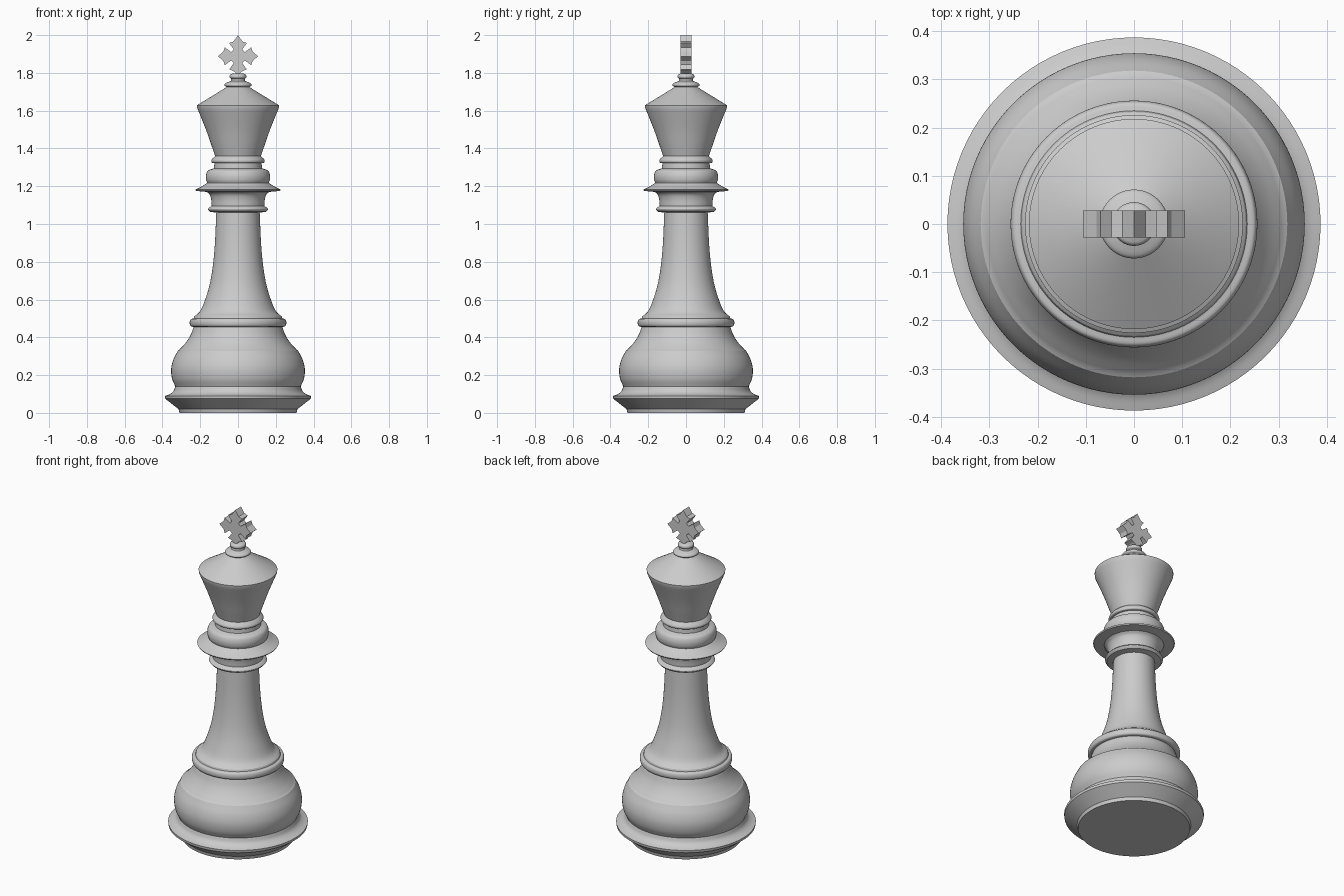
import bpy
import bmesh
import math
from mathutils import Vector

SEGMENTS = 96

default_cube = bpy.data.objects.get("Cube")
if default_cube:
    bpy.data.objects.remove(default_cube, do_unlink=True)


def finish(name, bm, angle=30):
    """Turn a bmesh into a named, smooth-shaded object."""
    bmesh.ops.recalc_face_normals(bm, faces=bm.faces)
    mesh = bpy.data.meshes.new(name)
    bm.to_mesh(mesh)
    bm.free()
    obj = bpy.data.objects.new(name, mesh)
    bpy.context.collection.objects.link(obj)
    bpy.ops.object.select_all(action="DESELECT")
    obj.select_set(True)
    bpy.context.view_layer.objects.active = obj
    bpy.ops.object.shade_smooth_by_angle(angle=math.radians(angle))
    return obj


def curve_through(points, steps=6):
    """Smooth curve passing through every profile point."""
    pts = [Vector(p) for p in points]
    padded = [2 * pts[0] - pts[1]] + pts + [2 * pts[-1] - pts[-2]]
    result = []
    for a, b, c, d in zip(padded, padded[1:], padded[2:], padded[3:]):
        for i in range(steps):
            t = i / steps
            result.append(0.5 * (2 * b + (c - a) * t
                                 + (2 * a - 5 * b + 4 * c - d) * t ** 2
                                 + (3 * b - a - 3 * c + d) * t ** 3))
    return result + [pts[-1]]


def lathe(name, *runs):
    """Spin joined runs of (radius, height); runs meet at crisp edges."""
    profile = []
    for run in runs:
        pts = curve_through(run) if len(run) > 2 else [Vector(p) for p in run]
        profile += pts if not profile else pts[1:]
    bm = bmesh.new()
    verts = [bm.verts.new((p.x, 0, p.y)) for p in profile]
    edges = [bm.edges.new(pair) for pair in zip(verts, verts[1:])]
    bmesh.ops.spin(bm, geom=verts + edges, cent=(0, 0, 0), axis=(0, 0, 1),
                   angle=math.tau, steps=SEGMENTS)
    bmesh.ops.remove_doubles(bm, verts=bm.verts, dist=0.0001)
    return finish(name, bm)


# Foot with its undercut and wide rim
lathe("foot",
      [(0, 0), (0.31, 0)],
      [(0.31, 0), (0.315, 0.02)],
      [(0.315, 0.02), (0.385, 0.075)],
      [(0.385, 0.075), (0.387, 0.09)],
      [(0.387, 0.09), (0.36, 0.1), (0.342, 0.115), (0.332, 0.14)])

# Rounded belly and the shoulder set on top of it
lathe("belly",
      [(0.332, 0.14), (0.349, 0.18), (0.354, 0.23), (0.343, 0.28), (0.318, 0.33)],
      [(0.318, 0.33), (0.31, 0.335)],
      [(0.31, 0.335), (0.278, 0.37), (0.252, 0.41), (0.235, 0.455)])

# Rolled ring above the belly
lathe("lower_ring",
      [(0.235, 0.455), (0.251, 0.46), (0.256, 0.477), (0.251, 0.495), (0.235, 0.5)],
      [(0.235, 0.5), (0.232, 0.51)])

# Flared column
lathe("stem",
      [(0.232, 0.51), (0.2, 0.54), (0.174, 0.6), (0.15, 0.68), (0.133, 0.78),
       (0.122, 0.9), (0.115, 1.06)])

# Collar with its thin lip and broad flange
lathe("collar",
      [(0.115, 1.06), (0.15, 1.065)],
      [(0.15, 1.065), (0.16, 1.078), (0.153, 1.088)],
      [(0.153, 1.088), (0.139, 1.095)],
      [(0.139, 1.095), (0.142, 1.13), (0.15, 1.155), (0.165, 1.17)],
      [(0.165, 1.17), (0.222, 1.175)],
      [(0.222, 1.175), (0.226, 1.182)],
      [(0.226, 1.182), (0.19, 1.2), (0.163, 1.218)])

# Rounded cushion and narrow ring below the head
lathe("neck",
      [(0.163, 1.218), (0.169, 1.235), (0.169, 1.26), (0.158, 1.283), (0.127, 1.295)],
      [(0.127, 1.295), (0.125, 1.322)],
      [(0.125, 1.322), (0.138, 1.325), (0.141, 1.336), (0.135, 1.347)],
      [(0.135, 1.347), (0.121, 1.36)])

# Tapered head with a conical lid
lathe("head",
      [(0.121, 1.36), (0.142, 1.42), (0.17, 1.5), (0.217, 1.617)],
      [(0.217, 1.617), (0.218, 1.628)],
      [(0.218, 1.628), (0.06, 1.725)])

# Two stacked beads that carry the cross
lathe("finial",
      [(0.06, 1.725), (0.071, 1.733), (0.066, 1.745), (0.038, 1.757)],
      [(0.038, 1.757), (0.036, 1.768)],
      [(0.036, 1.768), (0.045, 1.777), (0.042, 1.79), (0.028, 1.797)],
      [(0.028, 1.797), (0, 1.798)])


# Flat cross with pointed arms: one arm outline turned four times
CENTRE_Z = 1.888
ARM = [(-0.022, 0.036), (-0.047, 0.07), (-0.024, 0.078), (0, 1),
       (0.024, 0.078), (0.047, 0.07), (0.022, 0.036)]
TIPS = [0.112, 0.106, 0.1, 0.106]
HALF_DEPTH = 0.028

bm = bmesh.new()
outline = []
for quarter, tip in enumerate(TIPS):
    angle = -quarter * math.pi / 2
    for across, along in ARM:
        along = min(along, tip)
        x = across * math.cos(angle) - along * math.sin(angle)
        z = across * math.sin(angle) + along * math.cos(angle)
        outline.append(bm.verts.new((x, -HALF_DEPTH, CENTRE_Z + z)))
face = bm.faces.new(outline)
extruded = bmesh.ops.extrude_face_region(bm, geom=[face], use_keep_orig=True)
moved = [g for g in extruded["geom"] if isinstance(g, bmesh.types.BMVert)]
bmesh.ops.translate(bm, verts=moved, vec=(0, 2 * HALF_DEPTH, 0))
finish("cross", bm, 20)
